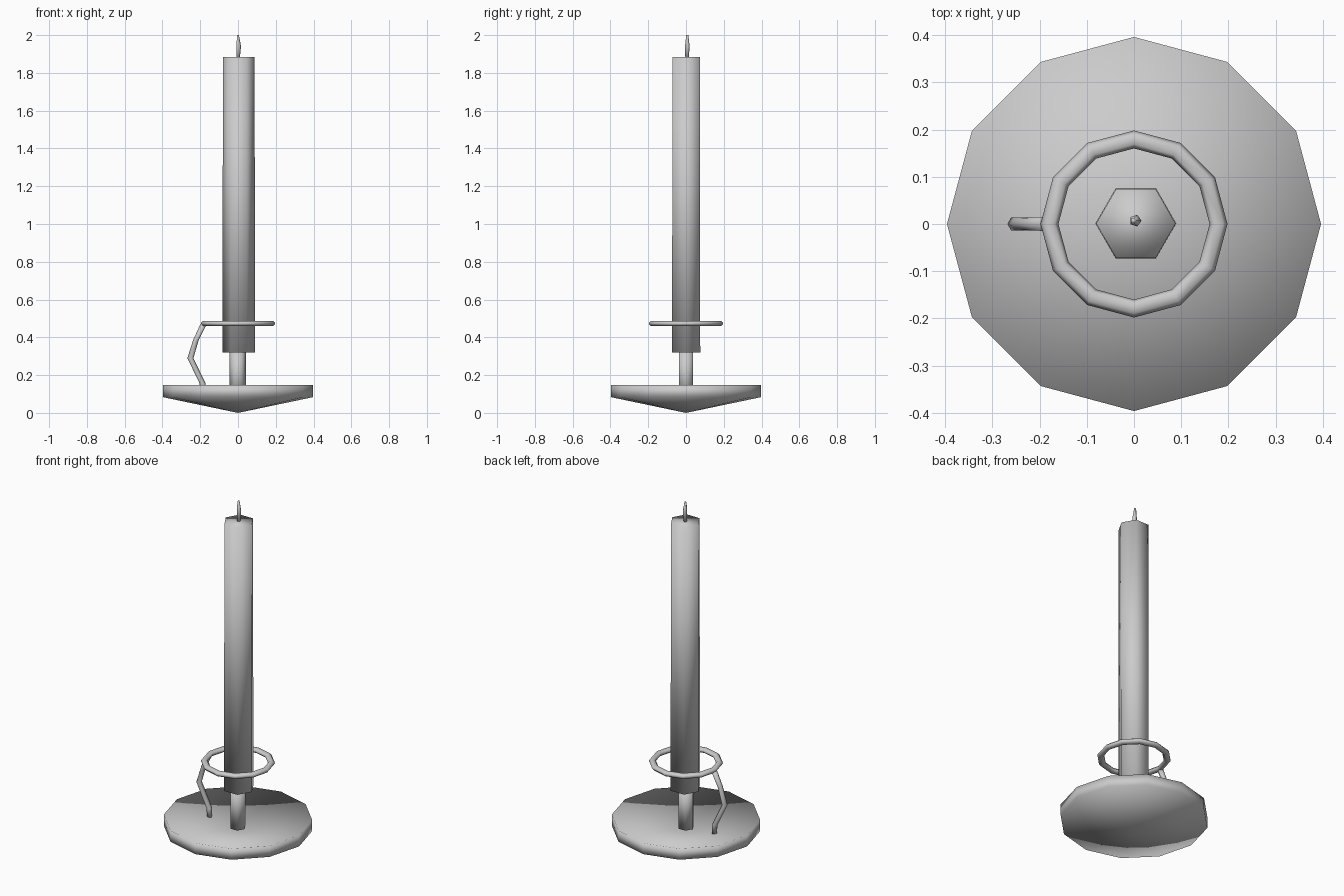
import bpy, bmesh
from math import sin, cos, tau

if "Cube" in bpy.data.objects:
    bpy.data.objects.remove(bpy.data.objects["Cube"])


def loft(name, sections, sides):
    """Stack horizontal polygon sections (x, y, z, radius); radius 0 is a point."""
    bm = bmesh.new()
    rings = []
    for x, y, z, r in sections:
        n = sides if r else 1
        rings.append([bm.verts.new((x + r * cos(tau * i / sides),
                                    y + r * sin(tau * i / sides), z))
                      for i in range(n)])
    for a, b in zip(rings, rings[1:]):
        for i in range(sides):
            j = (i + 1) % sides
            quad = [a[i % len(a)], a[j % len(a)], b[j % len(b)], b[i % len(b)]]
            bm.faces.new(list(dict.fromkeys(quad)))
    for ring in (rings[0], rings[-1]):
        if len(ring) > 1:
            bm.faces.new(ring)
    bmesh.ops.recalc_face_normals(bm, faces=bm.faces)
    mesh = bpy.data.meshes.new(name)
    bm.to_mesh(mesh)
    bm.free()
    mesh.shade_smooth()
    obj = bpy.data.objects.new(name, mesh)
    bpy.context.collection.objects.link(obj)
    return obj


# Base dish: shallow cone shell with a hollow top
R = 0.396
loft("base_dish", [(0, 0, 0, 0), (0, 0, 0.083, R),
                   (0, 0, 0.148, R), (0, 0, 0.065, 0)], 12)

# Stem between dish and candle
loft("stem", [(-0.001, 0, 0.09, 0.044), (-0.001, 0, 0.33, 0.044)], 6)

# Candle
loft("candle", [(0.004, 0.001, 0.32, 0.086), (0.004, 0.001, 1.885, 0.084)], 6)

# Wick
loft("wick", [(0, 0.005, 1.87, 0.009), (0.003, 0.007, 1.94, 0.013),
              (-0.001, 0.007, 2.0, 0.006)], 5)

# Carrying handle, bent outward between dish and ring
loft("handle", [(-0.185, 0, 0.10, 0.014), (-0.187, 0, 0.155, 0.016),
                (-0.252, 0, 0.29, 0.016), (-0.223, 0, 0.385, 0.015),
                (-0.182, 0, 0.47, 0.017)], 6)

# Ring around the candle
bpy.ops.mesh.primitive_torus_add(major_segments=12, minor_segments=6,
                                 major_radius=0.179, minor_radius=0.019,
                                 location=(0, 0, 0.473))
ring = bpy.context.object
ring.name = "ring"
ring.scale.z = 0.76
bpy.ops.object.shade_smooth()
